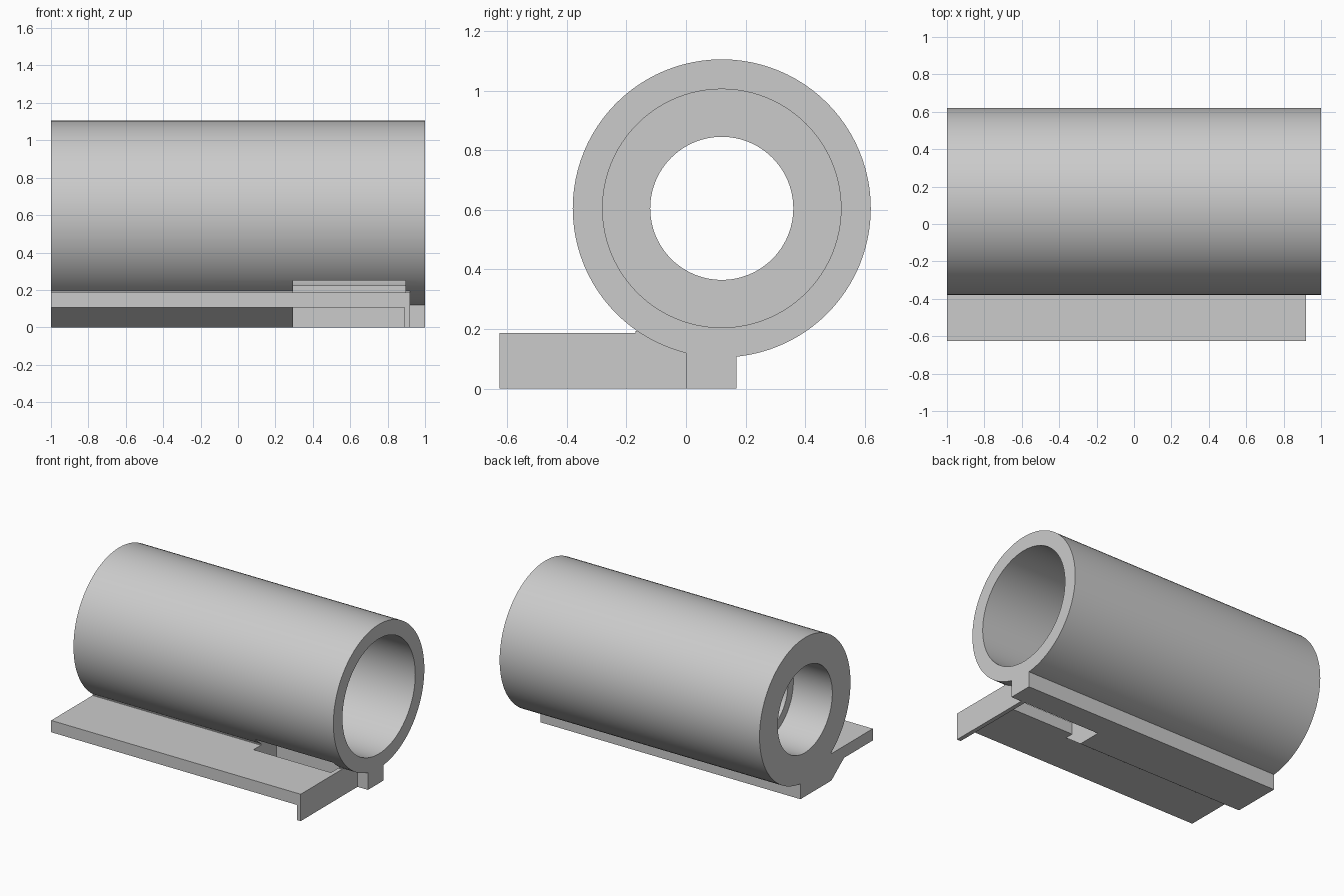
import bpy, bmesh, math

cube = bpy.data.objects.get("Cube")
if cube:
    bpy.data.objects.remove(cube, do_unlink=True)

# Single grey finish
grey = bpy.data.materials.new("light_grey")
grey.use_nodes = True
COLOUR = (0.6, 0.6, 0.6, 1)
grey.diffuse_color = COLOUR
grey.node_tree.nodes["Principled BSDF"].inputs["Base Color"].default_value = COLOUR

AXIS_Y, AXIS_Z = 0.12, 0.605


def finish(name, bm):
    bmesh.ops.recalc_face_normals(bm, faces=bm.faces)
    mesh = bpy.data.meshes.new(name)
    bm.to_mesh(mesh)
    bm.free()
    mesh.materials.append(grey)
    obj = bpy.data.objects.new(name, mesh)
    bpy.context.collection.objects.link(obj)
    return obj


def extrude_x(name, profile, x0, x1):
    """Closed (y, z) profile swept along x."""
    bm = bmesh.new()
    face = bm.faces.new([bm.verts.new((x0, y, z)) for y, z in profile])
    geom = bmesh.ops.extrude_face_region(bm, geom=[face])["geom"]
    verts = [v for v in geom if isinstance(v, bmesh.types.BMVert)]
    bmesh.ops.translate(bm, verts=verts, vec=(x1 - x0, 0, 0))
    return finish(name, bm)


def box(name, x, y, z):
    profile = [(y[0], z[0]), (y[1], z[0]), (y[1], z[1]), (y[0], z[1])]
    return extrude_x(name, profile, *x)


def revolve_x(name, profile, steps=96):
    """Closed (x, radius) profile turned about the tube axis."""
    bm = bmesh.new()
    rings = []
    for i in range(steps):
        a = math.tau * i / steps
        rings.append([bm.verts.new((x, AXIS_Y + r * math.sin(a), AXIS_Z + r * math.cos(a)))
                      for x, r in profile])
    n = len(profile)
    for i, ring in enumerate(rings):
        after = rings[(i + 1) % steps]
        for j in range(n):
            k = (j + 1) % n
            bm.faces.new((ring[j], ring[k], after[k], after[j]))
    return finish(name, bm)


def cut(obj, cutter):
    mod = obj.modifiers.new("slot", "BOOLEAN")
    mod.operation = "DIFFERENCE"
    mod.solver = "EXACT"
    mod.object = cutter
    bpy.context.view_layer.objects.active = obj
    bpy.ops.object.modifier_apply(modifier=mod.name)


# Stepped tube: wide bore at one end, narrow neck, recess at the other end
tube = revolve_x("tube", [(-1, 0.5), (1, 0.5), (1, 0.4), (-0.6, 0.4),
                          (-0.6, 0.24), (-0.7, 0.24), (-0.7, 0.3), (-1, 0.3)])

# Base plate with a raised inner strip under the tube
plate = extrude_x("base_plate", [(-0.625, 0.105), (0.02, 0.105), (0.02, 0.193),
                                 (-0.17, 0.193), (-0.17, 0.187), (-0.625, 0.187)], -1, 0.92)

# Slot through plate and lower tube wall
cutter = box("slot_cutter", (0.295, 0.895), (-0.25, 0), (-0.1, 0.25))
for part in (tube, plate):
    cut(part, cutter)
bpy.data.objects.remove(cutter, do_unlink=True)

# Foot rail, sloped support and end flange
box("foot_rail", (-1, 1), (0, 0.17), (0, 0.165))
extrude_x("sloped_support", [(-0.31, 0.105), (-0.17, 0), (0, 0), (0, 0.105)], -1, 0.295)
box("end_flange", (0.89, 0.92), (-0.625, 0), (0, 0.187))

# Web joining the rail to the tube beside the rail top
box("rail_web", (-1, 1), (0, 0.06), (0.1, 0.19))

# Smooth round faces, sharp edges kept
bpy.ops.object.select_all(action="DESELECT")
tube.select_set(True)
bpy.context.view_layer.objects.active = tube
bpy.ops.object.shade_smooth_by_angle(angle=math.radians(30))
